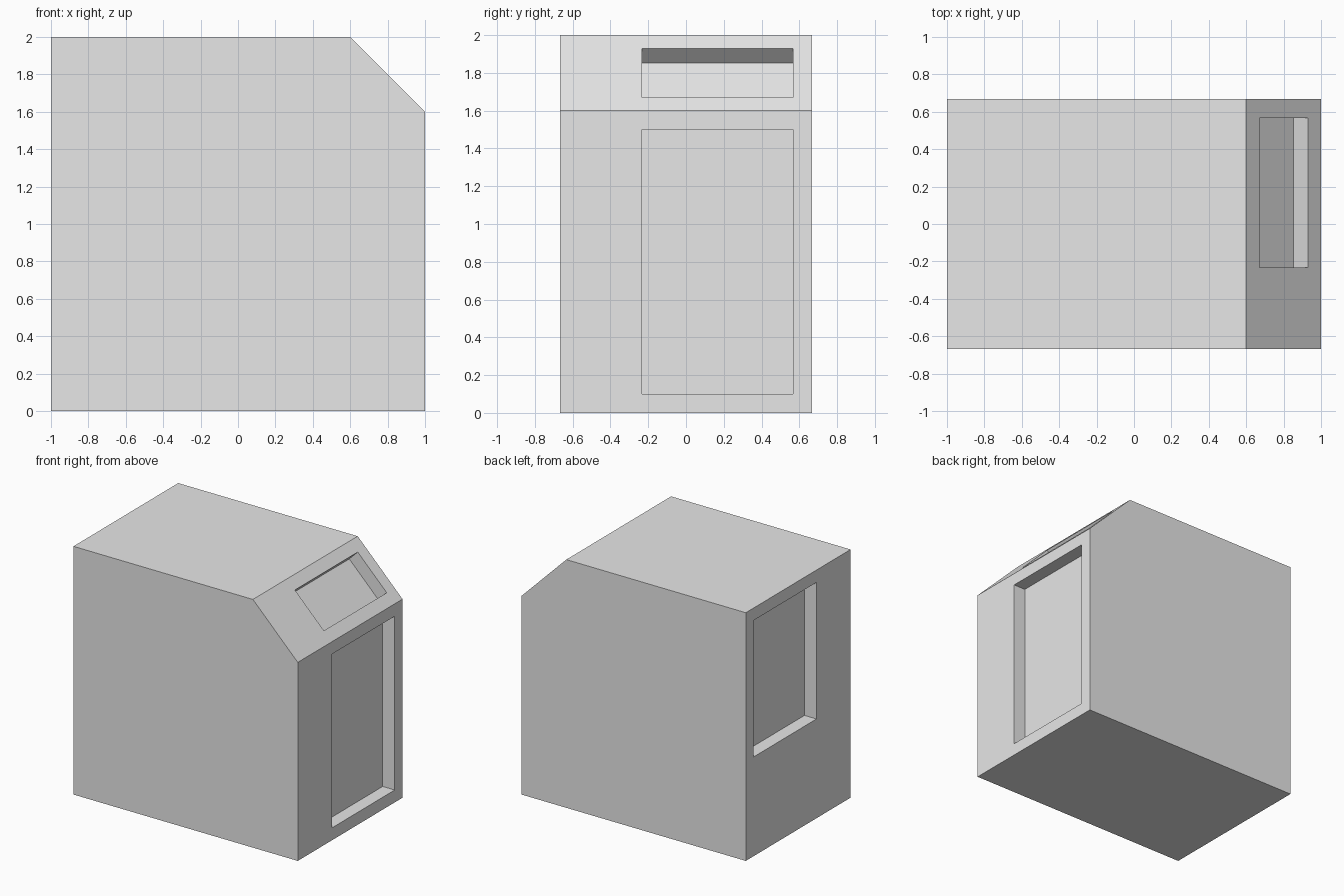
import bpy
import bmesh
from mathutils import Vector

cube = bpy.data.objects.get("Cube")
if cube:
    bpy.data.objects.remove(cube, do_unlink=True)

HALF_DEPTH = 0.667
MARGIN = 0.1
RECESS = 0.107
PANEL_FRONT_Y = -0.233

grey = bpy.data.materials.new("light_grey")
grey.use_nodes = True
colour = (0.8, 0.8, 0.8, 1)
grey.diffuse_color = colour
grey.node_tree.nodes["Principled BSDF"].inputs["Base Color"].default_value = colour

# Cabin block: side profile with one sloped corner, extruded front to back
profile = [(-1, 0), (1, 0), (1, 1.6), (0.6, 2), (-1, 2)]
bm = bmesh.new()
front = bm.faces.new([bm.verts.new((x, -HALF_DEPTH, z)) for x, z in profile])
extruded = bmesh.ops.extrude_face_region(bm, geom=[front], use_keep_orig=True)
bmesh.ops.translate(bm, vec=(0, 2 * HALF_DEPTH, 0),
                    verts=[g for g in extruded["geom"] if isinstance(g, bmesh.types.BMVert)])
bmesh.ops.recalc_face_normals(bm, faces=bm.faces)
bm.normal_update()


def face_towards(direction):
    return max(bm.faces, key=lambda f: f.normal.dot(Vector(direction).normalized()))


def recess(face, sill=None):
    """Inset a panel, shift it to the back of the face and sink it."""
    bmesh.ops.inset_individual(bm, faces=[face], thickness=MARGIN, use_even_offset=True)
    middle = face.calc_center_median()
    for v in face.verts:
        if v.co.y < middle.y:
            v.co.y = PANEL_FRONT_Y
        if sill is not None and v.co.z < middle.z:
            v.co.z = sill
    bm.normal_update()
    bmesh.ops.inset_individual(bm, faces=[face], thickness=0, depth=-RECESS)
    bm.normal_update()


# Doorway, sloped roof window and side window
doorway, roof_window, side_window = [
    face_towards(d) for d in ((1, 0, 0), (1, 0, 1), (-1, 0, 0))]
recess(doorway)
recess(roof_window)
recess(side_window, sill=0.8)

mesh = bpy.data.meshes.new("cabin_block")
bm.to_mesh(mesh)
bm.free()
mesh.materials.append(grey)
cabin = bpy.data.objects.new("cabin_block", mesh)
bpy.context.collection.objects.link(cabin)
